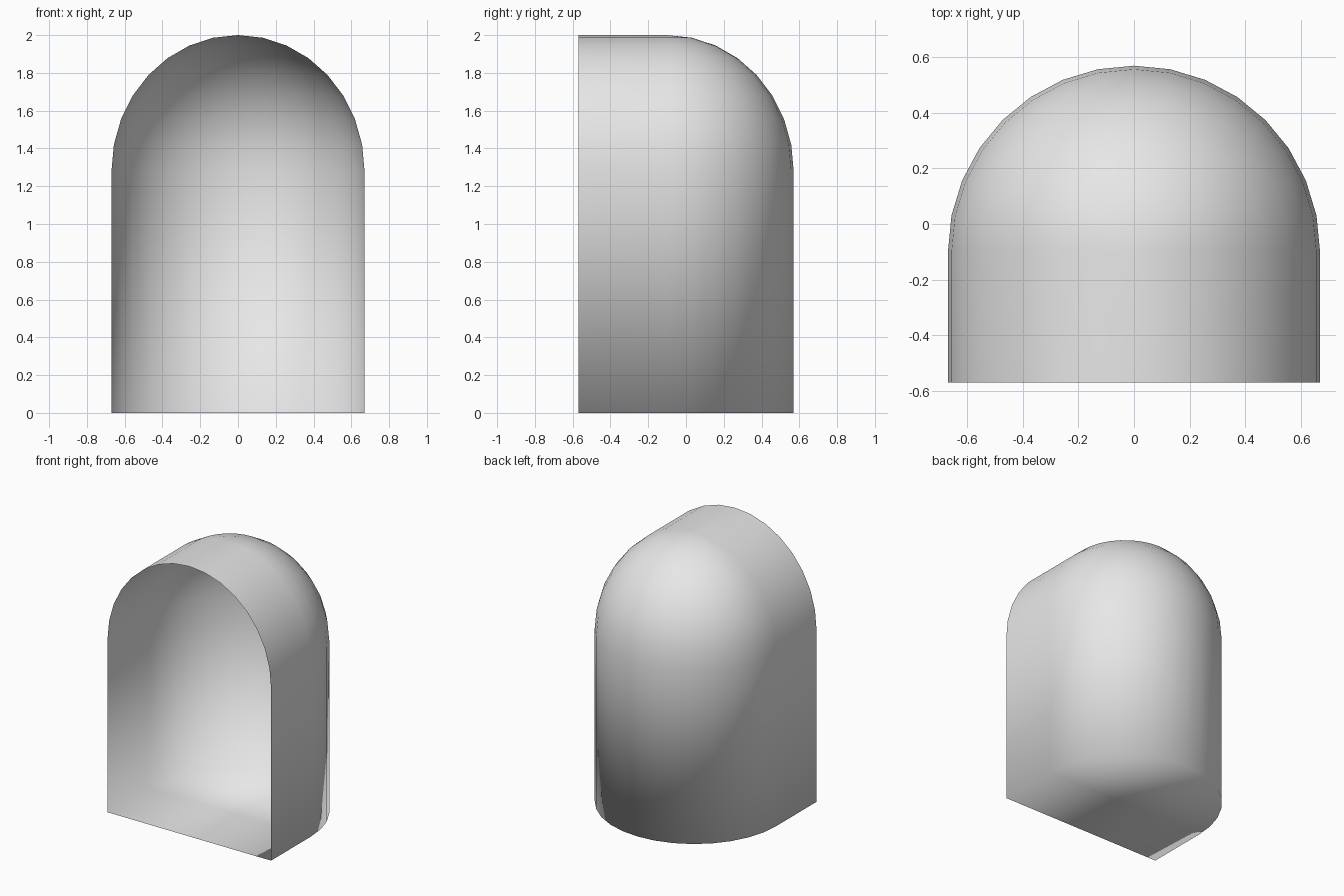
import bpy
import bmesh
from math import sin, cos, pi, atan2
from mathutils import Matrix, Vector

cube = bpy.data.objects.get("Cube")
if cube:
    bpy.data.objects.remove(cube, do_unlink=True)

RADIUS = 0.67        # half width, also depth of the rounded back
RISE = 0.72          # height of the dome above the walls
WALL = 1.28          # height of the straight walls
FRONT, CENTRE = -0.57, -0.10
STEPS = 8            # segments per quarter turn

grey = bpy.data.materials.new("light_grey")
grey.use_nodes = True
colour = (0.8, 0.8, 0.8, 1.0)
grey.diffuse_color = colour
grey.node_tree.nodes["Principled BSDF"].inputs["Base Color"].default_value = colour

bm = bmesh.new()

# Profile: straight wall, then a quarter ellipse up to the crown
profile = [(RADIUS, 0)]
for i in range(STEPS + 1):
    a = i * pi / 2 / STEPS
    profile.append((RADIUS * cos(a), WALL + RISE * sin(a)))
verts = [bm.verts.new((x, CENTRE, z)) for x, z in profile]
edges = [bm.edges.new(pair) for pair in zip(verts, verts[1:])]

# Rounded back: half turn of the profile
bmesh.ops.spin(bm, geom=verts + edges, cent=(0, CENTRE, 0), axis=(0, 0, 1),
               angle=pi, steps=2 * STEPS)
bmesh.ops.remove_doubles(bm, verts=bm.verts, dist=0.001)
bmesh.ops.dissolve_degenerate(bm, edges=bm.edges, dist=0.001)

# Vaulted front: pull the open arch forward
arch = [e for e in bm.edges if e.is_boundary
        and all(abs(v.co.y - CENTRE) < 0.001 for v in e.verts)]
pulled = bmesh.ops.extrude_edge_only(bm, edges=arch)["geom"]
bmesh.ops.translate(bm, vec=(0, FRONT - CENTRE, 0),
                    verts=[g for g in pulled if isinstance(g, bmesh.types.BMVert)])

# Floor: one face around the base outline
base = [v for v in bm.verts if v.co.z < 0.001]
base.sort(key=lambda v: atan2(v.co.y + 0.3, v.co.x))
bm.faces.new(base)

bmesh.ops.recalc_face_normals(bm, faces=bm.faces)
# The floor faces down; keep the whole shell facing outward
floor = max(bm.faces, key=lambda f: len(f.verts))
if floor.normal.z > 0:
    bmesh.ops.reverse_faces(bm, faces=bm.faces)
for face in bm.faces:
    face.smooth = True

mesh = bpy.data.meshes.new("alcove_shell")
bm.to_mesh(mesh)
bm.free()
mesh.materials.append(grey)
shell = bpy.data.objects.new("alcove_shell", mesh)
bpy.context.collection.objects.link(shell)
